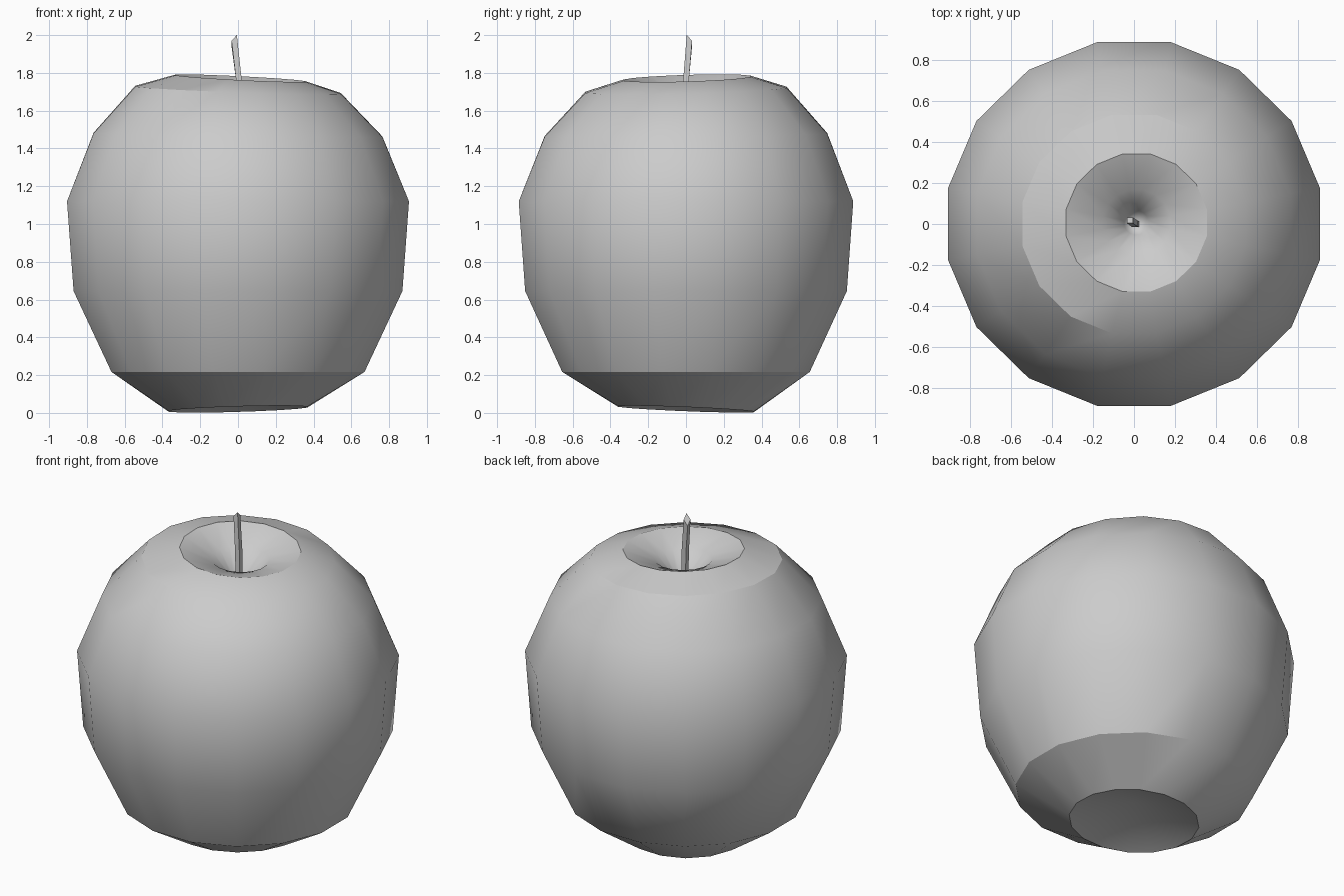
import bpy, bmesh, math
from mathutils import Vector

cube = bpy.data.objects.get("Cube")
if cube:
    bpy.data.objects.remove(cube, do_unlink=True)

grey = bpy.data.materials.new("plain_grey")
grey.use_nodes = True
colour = (0.6, 0.6, 0.6, 1)
grey.diffuse_color = colour
grey.node_tree.nodes["Principled BSDF"].inputs["Base Color"].default_value = colour


def finish(name, bm):
    bmesh.ops.recalc_face_normals(bm, faces=bm.faces)
    mesh = bpy.data.meshes.new(name)
    bm.to_mesh(mesh)
    bm.free()
    mesh.materials.append(grey)
    obj = bpy.data.objects.new(name, mesh)
    bpy.context.collection.objects.link(obj)
    bpy.ops.object.select_all(action='DESELECT')
    obj.select_set(True)
    bpy.context.view_layer.objects.active = obj
    bpy.ops.object.shade_smooth_by_angle(angle=math.radians(30))
    return obj


def bridge(bm, lower, upper):
    n = len(lower)
    for i in range(n):
        j = (i + 1) % n
        bm.faces.new((lower[i], lower[j], upper[j], upper[i]))


def cap(bm, ring, tip):
    for i in range(len(ring)):
        bm.faces.new((ring[i], ring[(i + 1) % len(ring)], tip))


# Apple body: slightly tilted rings, dimpled below and hollowed above
SIDES = 16
RINGS = [  # radius, height, tilt along x, tilt along y
    (0.37, 0.02, 0.03, -0.04),
    (0.675, 0.217, 0, 0),
    (0.877, 0.645, 0, 0),
    (0.912, 1.12, 0, 0),
    (0.77, 1.472, -0.013, 0.01),
    (0.548, 1.71, -0.035, 0.025),
    (0.345, 1.772, -0.05, 0.03),
    (0.165, 1.71, -0.03, 0.02),
    (0.06, 1.6, 0, 0),
]
bm = bmesh.new()
rings = []
for radius, height, tilt_x, tilt_y in RINGS:
    shift = 0.012 if radius < 0.36 else 0
    ring = []
    for i in range(SIDES):
        a = math.tau * (i + 0.5) / SIDES
        x, y = radius * 1.012 * math.cos(a), radius * 0.99 * math.sin(a)
        ring.append(bm.verts.new((x + shift, y + shift / 2,
                                  height + tilt_x * x + tilt_y * y)))
    rings.append(ring)
for lower, upper in zip(rings, rings[1:]):
    bridge(bm, lower, upper)
cap(bm, rings[0], bm.verts.new((0, 0, 0.14)))
cap(bm, rings[-1], bm.verts.new((0.005, 0.005, 1.47)))
finish("apple_body", bm)

# Stem: thin leaning square stalk with a slanted tip
bm = bmesh.new()
sections = []
for centre, half in (((0.01, 0, 1.46), 0.014), ((0.005, 0, 1.76), 0.015),
                     ((-0.02, 0.018, 1.97), 0.014)):
    slant = 1.1 if centre[2] > 1.9 else 0
    corners = []
    for sx, sy in ((-1, -1), (1, -1), (1, 1), (-1, 1)):
        lift = slant * half * (sx - sy)
        corners.append(bm.verts.new(
            Vector(centre) + Vector((sx * half, sy * half, lift))))
    sections.append(corners)
for lower, upper in zip(sections, sections[1:]):
    bridge(bm, lower, upper)
bm.faces.new(sections[0])
bm.faces.new(sections[-1])
finish("stem", bm)
